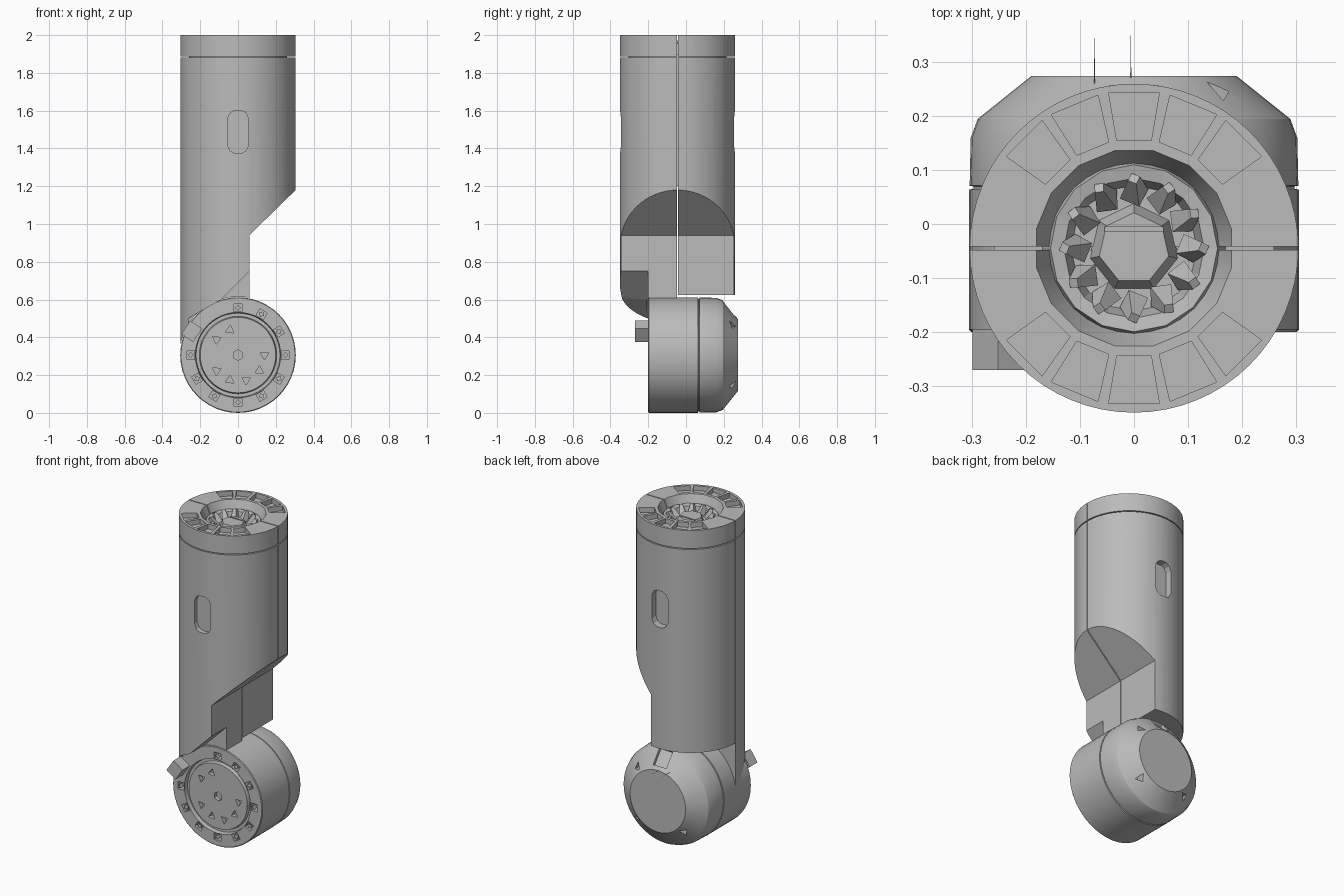
import bpy, bmesh, math
from mathutils import Matrix, Vector

if "Cube" in bpy.data.objects:
    bpy.data.objects.remove(bpy.data.objects["Cube"])

CY = -0.045          # axis of the upper tube (y)
MZ = 0.306           # axis height of the joint motor
R = 0.305
GAP = 0.003

grey = bpy.data.materials.new("housing_grey")
grey.diffuse_color = (0.5, 0.5, 0.5, 1)
grey.use_nodes = True
grey.node_tree.nodes["Principled BSDF"].inputs["Base Color"].default_value = grey.diffuse_color


def make(name, bm, matrix=None):
    if matrix:
        bm.transform(matrix)
    bmesh.ops.recalc_face_normals(bm, faces=bm.faces)
    me = bpy.data.meshes.new(name)
    bm.to_mesh(me)
    bm.free()
    me.materials.append(grey)
    ob = bpy.data.objects.new(name, me)
    bpy.context.collection.objects.link(ob)
    return ob


def prism(name, pts, lo, hi, axis="Z"):
    """Extrude a 2D outline along Z (xy outline) or Y (xz outline)."""
    bm = bmesh.new()
    put = (lambda a, b, c: (a, b, c)) if axis == "Z" else (lambda a, b, c: (a, c, b))
    f = bm.faces.new([bm.verts.new(put(a, b, lo)) for a, b in pts])
    ext = bmesh.ops.extrude_face_region(bm, geom=[f])["geom"]
    d = Vector(put(0, 0, hi - lo))
    bmesh.ops.translate(bm, verts=[v for v in ext if isinstance(v, bmesh.types.BMVert)], vec=d)
    return make(name, bm)


def lathe(name, profile, n, matrix):
    """Spin (radius, height) points around Z, then place."""
    bm = bmesh.new()
    vs = [bm.verts.new((r, 0, z)) for r, z in profile]
    es = [bm.edges.new(p) for p in zip(vs, vs[1:])]
    bmesh.ops.spin(bm, geom=vs + es, axis=(0, 0, 1), cent=(0, 0, 0),
                   angle=math.tau, steps=n, use_duplicate=False)
    bmesh.ops.remove_doubles(bm, verts=bm.verts, dist=1e-5)
    return make(name, bm, matrix)


def box(name, size, matrix):
    bm = bmesh.new()
    bmesh.ops.create_cube(bm, size=1)
    bm.transform(Matrix.Diagonal((*size, 1)))
    return make(name, bm, matrix)


def cone(name, n, r1, r2, depth, matrix):
    bm = bmesh.new()
    bmesh.ops.create_cone(bm, cap_ends=True, segments=n, radius1=r1, radius2=r2, depth=depth)
    return make(name, bm, matrix)


def cut(ob, cutters):
    for c in cutters:
        m = ob.modifiers.new("cut", "BOOLEAN")
        m.operation, m.solver, m.object = "DIFFERENCE", "EXACT", c
    dg = bpy.context.evaluated_depsgraph_get()
    me = bpy.data.meshes.new_from_object(ob.evaluated_get(dg))
    ob.modifiers.clear()
    ob.data = me
    for c in cutters:
        bpy.data.objects.remove(c)


def T(x, y, z):
    return Matrix.Translation((x, y, z))


def RZ(deg):
    return Matrix.Rotation(math.radians(deg), 4, "Z")


TUBE = T(0, CY, 0)
# local +Z becomes world +Y for the motor
MOTOR = T(0, 0, MZ) @ Matrix.Rotation(math.radians(-90), 4, "X")


def half_disc(side, n=32):
    a0 = math.asin(GAP / R)
    return [(R * math.cos(a), CY + side * R * math.sin(a))
            for a in (a0 + (math.pi - 2 * a0) * i / n for i in range(n + 1))]


def side_cut():
    return prism("cutter", [(0.06, 0.1), (0.06, 0.94), (0.305, 1.18), (0.5, 1.37), (0.5, 0.1)],
                 -0.6, 0.6, "Y")


def slot(y):
    pts = [(0.055 * sx - sx * dx, 1.4875 + sz * (0.1125 - dz))
           for sx, sz, order in ((1, 1, 0), (-1, 1, 1), (-1, -1, 0), (1, -1, 1))
           for dx, dz in (((0, 0.04), (0.013, 0.013), (0.035, 0))[::-1 if order else 1])]
    return prism("cutter", pts, y - 0.05, y + 0.05, "Y")


def wall_hole(deg, z, w, h):
    """Six-sided hole in the tube wall; deg is measured from +x."""
    m = TUBE @ RZ(deg) @ T(R, 0, z) @ Matrix.Rotation(math.pi / 2, 4, "Y") \
        @ Matrix.Diagonal((h, w, 1, 1)) @ RZ(90)
    return cone("cutter", 6, 0.5, 0.5, 0.08, m)


# Front shell: runs down beside the motor, chamfered in front of it
front = prism("front_shell", half_disc(-1), 0.3, 1.882)
cut(front, [
    side_cut(),
    prism("cutter", [(0.2, 0.89), (0.06, 0.75), (-0.09, 0.6), (-0.4, 0.42), (-0.4, 0.1), (0.2, 0.1)],
          -0.6, -0.2, "Y"),
    cone("cutter", 64, 0.309, 0.309, 0.6, MOTOR @ T(0, 0, 0.09)),
    slot(CY - R - 0.02),
])

# Back shell
back = prism("back_shell", half_disc(1), 0.625, 1.882)
cut(back, [side_cut(), slot(CY + R + 0.005)]
    + [wall_hole(d, 1.71, 0.1, 0.06) for d in (40, 140)]
    + [wall_hole(95, 0.70, 0.06, 0.06), wall_hole(139, 0.65, 0.1, 0.06)])

# Inner core closing the seams
cone("inner_core", 48, 0.26, 0.26, 0.7, TUBE @ T(0, 0, 1.55))

# End cap: two half rings with trapezoid pockets and a bowl
for side, name in ((-1, "cap_front"), (1, "cap_back")):
    cap = prism(name, half_disc(side), 1.888, 2.0)
    cutters = [cone("cutter", 16, 0.145, 0.195, 0.12, TUBE @ T(0, 0, 1.965) @ RZ(11.25))]
    for k in range(-2, 3):
        a = math.radians(90 * side + 22.5 * k)
        u, v = Vector((math.cos(a), math.sin(a))), Vector((-math.sin(a), math.cos(a)))
        c = Vector((0, CY))
        pts = [c + u * r + v * t for r, t in ((0.2, -0.032), (0.2, 0.032), (0.288, 0.047), (0.288, -0.047))]
        cutters.append(prism("cutter", [tuple(p) for p in pts], 1.97, 2.05))
    if side > 0:
        cutters += [wall_hole(d, 1.95, 0.13, 0.075) for d in (28, 152)]
    cut(cap, cutters)

# Bowl floor, wedge teeth and hub
lathe("bowl_ring", [(0.115, 1.90), (0.13, 1.95), (0.155, 1.955), (0.17, 1.90)], 16, TUBE)
for i in range(12):
    cone("bowl_tooth", 4, 0.028, 0.012, 0.06,
         TUBE @ RZ(30 * i) @ T(0.115, 0, 1.94) @ Matrix.Rotation(0.5, 4, "Y") @ RZ(20))
hub = cone("bowl_hub", 7, 0.085, 0.066, 0.05, TUBE @ T(0, 0, 1.925))
cut(hub, [box("cutter", (0.11, 0.008, 0.03), TUBE @ T(0, 0.035, 1.95))])

# Joint motor: drum, seam, chamfered back and ringed front face
motor = lathe("joint_motor", [
    (0, -0.195), (0.2, -0.195), (0.205, -0.175), (0.222, -0.175), (0.226, -0.2), (0.302, -0.2),
    (0.306, -0.196), (0.306, 0.064), (0.298, 0.065), (0.298, 0.070), (0.305, 0.071),
    (0.303, 0.16), (0.29, 0.195), (0.19, 0.275), (0, 0.275)], 48, MOTOR)
cutters = [box("cutter", (0.04, 0.045, 0.08), MOTOR @ RZ(30 * i) @ T(0.25, 0, -0.2)) for i in range(12)]
cutters += [cone("cutter", 3, 0.026, 0.026, 0.06, MOTOR @ RZ(36 * i) @ T(0.14, 0, -0.2) @ RZ(25 * i))
            for i in range(10)]
cutters.append(cone("cutter", 6, 0.028, 0.028, 0.06, MOTOR @ T(0, 0, -0.2)))
cutters += [cone("cutter", 3, 0.025, 0.025, 0.08, MOTOR @ RZ(45 + 90 * i) @ T(0.225, 0, 0.25))
            for i in range(4)]
cutters.append(box("cutter", (0.09, 0.1, 0.06), T(0, 0.235, 0.56) @ Matrix.Rotation(-0.9, 4, "X")))
cut(motor, cutters)

# Wedge studs in the ring holes
for i in range(12):
    cone("ring_stud", 4, 0.016, 0.009, 0.035, MOTOR @ RZ(30 * i) @ T(0.25, 0, -0.18))

# Cable clip beside the motor face
box("cable_clip", (0.075, 0.075, 0.085), T(-0.245, -0.233, 0.432) @ Matrix.Rotation(0.6, 4, "Y"))

# Thin pins at the back
for x, tip in ((-0.073, 0.345), (-0.006, 0.35)):
    cone("back_pin", 4, 0.0015, 0.0005, tip - 0.2,
         T(x, (tip + 0.2) / 2, 0.5) @ Matrix.Rotation(-math.pi / 2, 4, "X"))

# Smooth the round walls, keep edges sharp
smooth = [o for o in bpy.data.objects if o.name in
          ("front_shell", "back_shell", "cap_front", "cap_back", "joint_motor", "inner_core")]
bpy.ops.object.select_all(action="DESELECT")
for o in smooth:
    o.select_set(True)
bpy.context.view_layer.objects.active = smooth[0]
bpy.ops.object.shade_smooth_by_angle(angle=math.radians(25))
